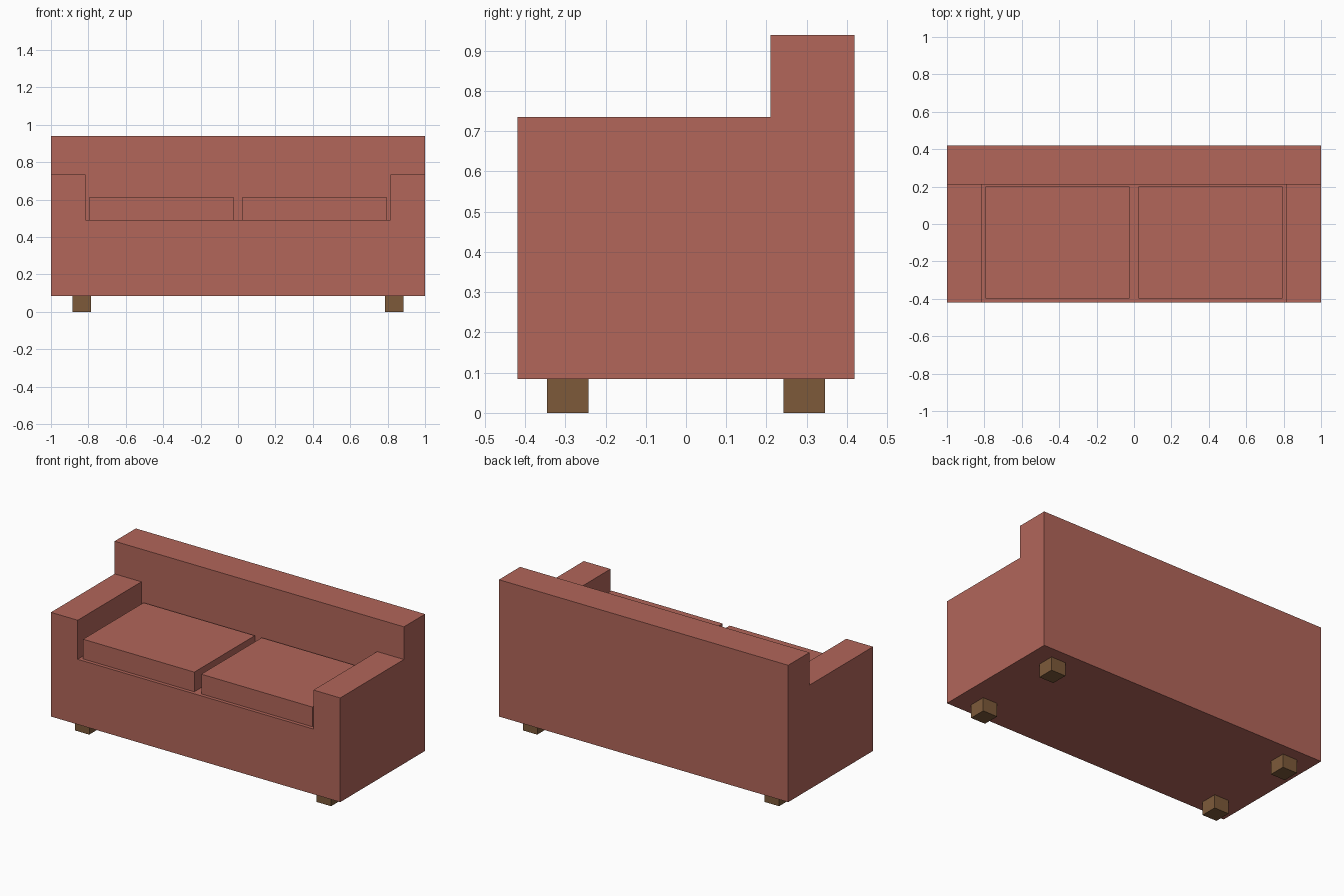
import bpy, bmesh
from mathutils import Vector

if "Cube" in bpy.data.objects:
    bpy.data.objects.remove(bpy.data.objects["Cube"])

BASE, SEAT, ARM, TOP = 0.084, 0.491, 0.735, 0.939
HALF_X, HALF_Y, ARM_X, BACK_Y = 1.0, 0.419, 0.815, 0.21


def material(name, rgb):
    m = bpy.data.materials.new(name)
    m.diffuse_color = (*rgb, 1)
    m.use_nodes = True
    m.node_tree.nodes["Principled BSDF"].inputs["Base Color"].default_value = m.diffuse_color
    return m


fabric = material("red_fabric", (0.445, 0.133, 0.102))
wood = material("brown_wood", (0.205, 0.102, 0.042))


def box_mesh(lo, hi):
    bm = bmesh.new()
    bmesh.ops.create_cube(bm, size=1)
    lo, hi = Vector(lo), Vector(hi)
    for v in bm.verts:
        v.co = (lo + hi) / 2 + v.co * (hi - lo)
    return bm


def finish(name, bm, mat):
    bmesh.ops.recalc_face_normals(bm, faces=bm.faces[:])
    me = bpy.data.meshes.new(name)
    bm.to_mesh(me)
    bm.free()
    me.materials.append(mat)
    bpy.context.collection.objects.link(bpy.data.objects.new(name, me))


def raise_faces(bm, z_from, z_to, rule):
    """Extrude the upward faces at z_from that satisfy the rule up to z_to."""
    bm.normal_update()
    faces = [f for f in bm.faces if f.normal.z > 0.9
             and abs(f.calc_center_median().z - z_from) < 1e-4
             and rule(f.calc_center_median())]
    new = bmesh.ops.extrude_face_region(bm, geom=faces)["geom"]
    for v in new:
        if isinstance(v, bmesh.types.BMVert):
            v.co.z = z_to
    leftover = [f for f in faces if f.is_valid]
    if leftover:
        bmesh.ops.delete(bm, geom=leftover, context='FACES')


# Sofa body: one block with arms and backrest raised from it
body = box_mesh((-HALF_X, -HALF_Y, BASE), (HALF_X, HALF_Y, SEAT))
for co, no in (((-ARM_X, 0, 0), (1, 0, 0)), ((ARM_X, 0, 0), (1, 0, 0)),
               ((0, BACK_Y, 0), (0, 1, 0))):
    bmesh.ops.bisect_plane(body, geom=body.verts[:] + body.edges[:] + body.faces[:],
                           plane_co=co, plane_no=no)
raise_faces(body, SEAT, ARM, lambda c: abs(c.x) > ARM_X or c.y > BACK_Y)
raise_faces(body, ARM, TOP, lambda c: c.y > BACK_Y)
bmesh.ops.recalc_face_normals(body, faces=body.faces[:])
bmesh.ops.dissolve_limit(body, angle_limit=0.01, verts=body.verts[:], edges=body.edges[:])
finish("sofa_body", body, fabric)

for side, s in (("left", -1), ("right", 1)):
    # Seat cushion
    x0, x1 = sorted((s * 0.024, s * 0.793))
    finish(f"{side}_cushion", box_mesh((x0, -0.397, SEAT), (x1, 0.2, 0.614)), fabric)
    # Feet
    for end, t in (("front", -1), ("back", 1)):
        x, y = s * 0.836, t * 0.294
        finish(f"{end}_{side}_foot",
               box_mesh((x - 0.05, y - 0.052, 0), (x + 0.05, y + 0.052, BASE)), wood)
